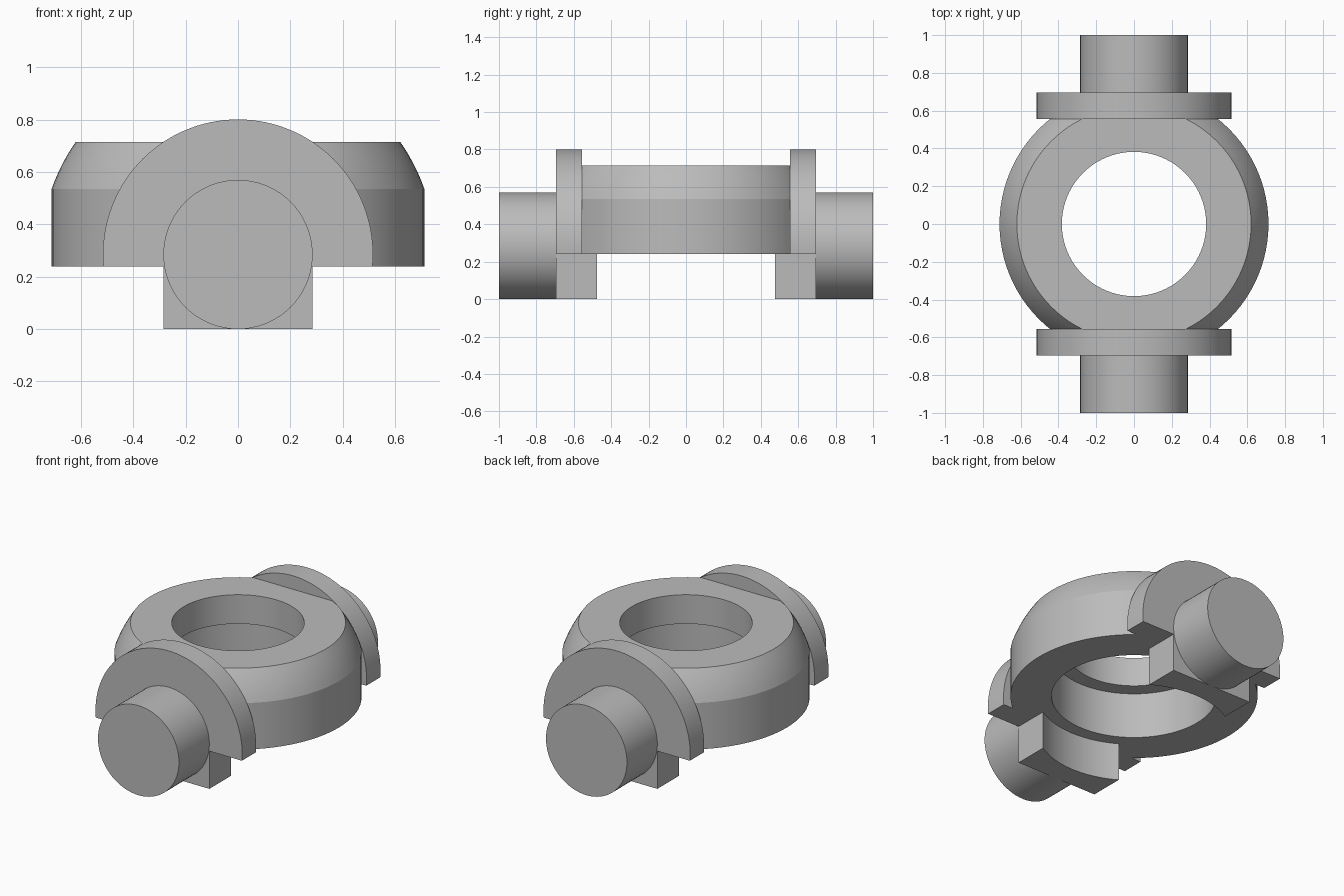
import bpy, bmesh, math
from mathutils import Vector

cube = bpy.data.objects.get("Cube")
if cube:
    bpy.data.objects.remove(cube, do_unlink=True)

steel = bpy.data.materials.new("grey_steel")
steel.use_nodes = True
GREY = (0.5, 0.5, 0.5, 1)
steel.diffuse_color = GREY
steel.node_tree.nodes["Principled BSDF"].inputs["Base Color"].default_value = GREY

AXIS_Z = 0.285      # height of the pin axis
PIN_R = 0.285
BODY_R = 0.712
BASE_Z = 0.24       # underside of ring and flanges
TOP_Z = 0.715
FLAT_Y = 0.555      # where ring meets flange
FLANGE_Y = 0.695
FLANGE_R = 0.516


def finish(bm, name, mirror=False):
    bmesh.ops.recalc_face_normals(bm, faces=bm.faces)
    mesh = bpy.data.meshes.new(name)
    bm.to_mesh(mesh)
    bm.free()
    mesh.materials.append(steel)
    obj = bpy.data.objects.new(name, mesh)
    bpy.context.collection.objects.link(obj)
    bpy.ops.object.select_all(action='DESELECT')
    obj.select_set(True)
    bpy.context.view_layer.objects.active = obj
    bpy.ops.object.shade_smooth_by_angle(angle=math.radians(14))
    if mirror:
        mod = obj.modifiers.new("mirror_front_back", 'MIRROR')
        mod.use_axis = (False, True, False)
        mod.use_mirror_merge = False
    return obj


def arc(radius, start, end, steps, height=0.0):
    """Points on an arc, as (horizontal, vertical) pairs."""
    angles = [start + (end - start) * i / steps for i in range(steps + 1)]
    return [(radius * math.cos(a), height + radius * math.sin(a)) for a in angles]


def prism(name, points, offset):
    """Closed outline pushed along the offset vector, mirrored front to back."""
    bm = bmesh.new()
    face = bm.faces.new([bm.verts.new(p) for p in points])
    out = bmesh.ops.extrude_face_region(bm, geom=[face], use_keep_orig=True)
    moved = [v for v in out["geom"] if isinstance(v, bmesh.types.BMVert)]
    bmesh.ops.translate(bm, verts=moved, vec=Vector(offset))
    return finish(bm, name, mirror=True)


# Ring body: stepped bore, straight wall and a spherical shoulder
shoulder_z = 0.535
sphere_r = math.hypot(BODY_R, shoulder_z - AXIS_Z)
shoulder = arc(sphere_r, math.asin((shoulder_z - AXIS_Z) / sphere_r),
               math.asin((TOP_Z - AXIS_Z) / sphere_r), 6, AXIS_Z)
profile = [(0.475, BASE_Z), (BODY_R, BASE_Z)] + shoulder + [
    (0.382, TOP_Z), (0.382, 0.53), (0.475, 0.53)]
bm = bmesh.new()
verts = [bm.verts.new((r, 0, z)) for r, z in profile]
edges = [bm.edges.new((v, verts[i - 1])) for i, v in enumerate(verts)]
bmesh.ops.spin(bm, geom=verts + edges, cent=(0, 0, 0), axis=(0, 0, 1),
               angle=math.tau, steps=96, use_merge=True)
bmesh.ops.remove_doubles(bm, verts=bm.verts, dist=0.0001)
# Flats at front and back, closed by the flanges
for side in (-1, 1):
    bmesh.ops.bisect_plane(bm, geom=bm.verts[:] + bm.edges[:] + bm.faces[:],
                           plane_co=(0, side * FLAT_Y, 0),
                           plane_no=(0, side, 0), clear_outer=True)
finish(bm, "ring_body")

# Flanges: discs about the pin axis, cut off level with the ring underside
dip = math.asin((BASE_Z - AXIS_Z) / FLANGE_R)
outline = arc(FLANGE_R, dip, math.pi - dip, 64, AXIS_Z)
prism("flange", [(x, -FLANGE_Y, z) for x, z in outline],
      (0, FLANGE_Y - FLAT_Y, 0))

# Pins
outline = arc(PIN_R, 0, math.tau, 72, AXIS_Z)[:-1]
prism("pin", [(x, -1, z) for x, z in outline], (0, 1 - FLANGE_Y, 0))

# Foot blocks with a hollowed inner face
half = math.asin(PIN_R / FLAT_Y)
outline = arc(FLAT_Y, -math.pi / 2 - half, -math.pi / 2 + half, 20)
outline += [(PIN_R, -FLANGE_Y), (-PIN_R, -FLANGE_Y)]
prism("foot_block", [(x, y, 0) for x, y in outline], (0, 0, BASE_Z))
